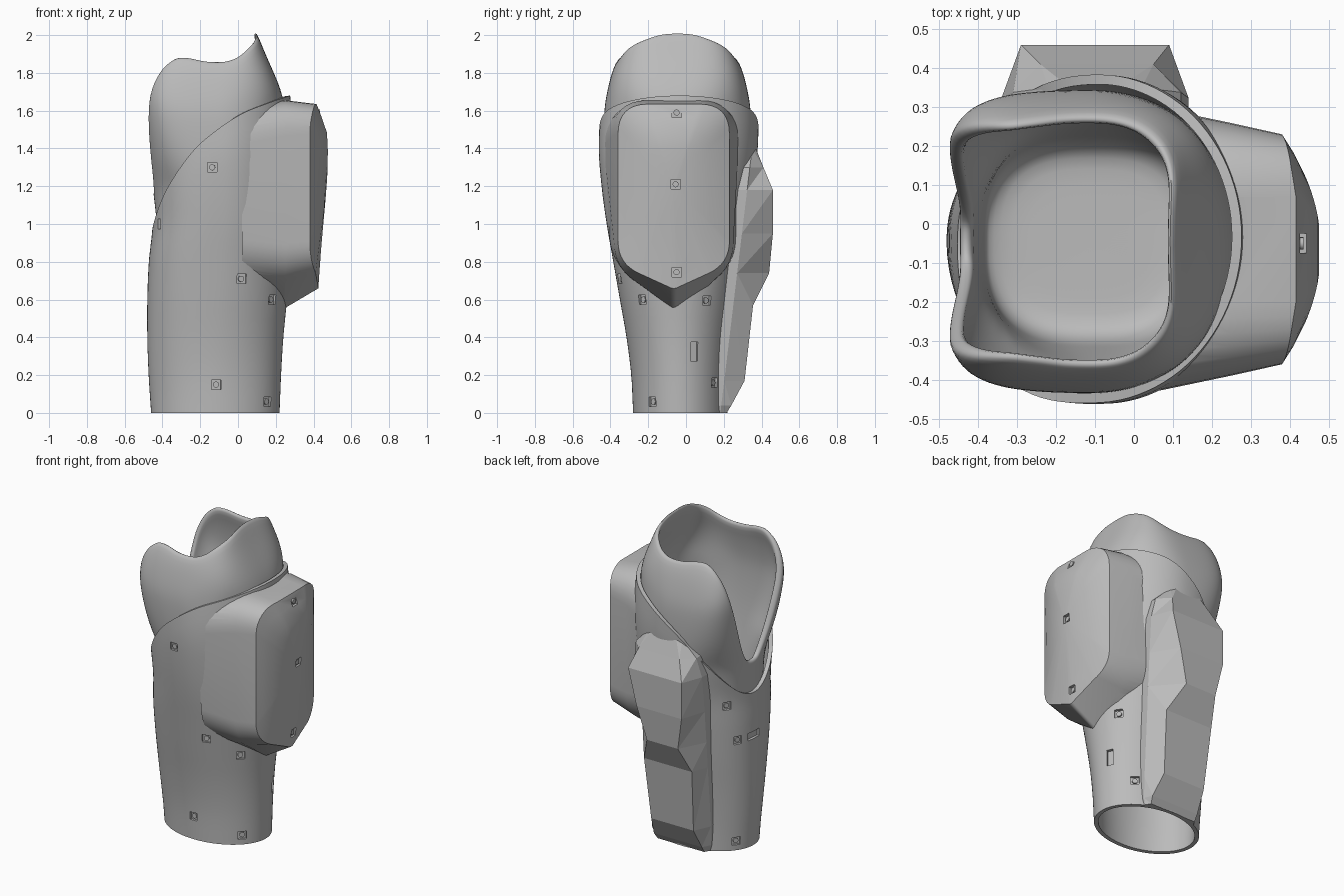
import bpy, bmesh, math
from mathutils import Matrix, Vector

if "Cube" in bpy.data.objects:
    bpy.data.objects.remove(bpy.data.objects["Cube"], do_unlink=True)

grey = bpy.data.materials.new("plain_grey")
grey.use_nodes = True
grey.diffuse_color = (0.5, 0.5, 0.5, 1)
grey.node_tree.nodes["Principled BSDF"].inputs["Base Color"].default_value = grey.diffuse_color


def curve(xs, ys):
    """Smooth interpolation through a small table."""
    n = len(xs)
    slope = [(ys[min(i + 1, n - 1)] - ys[max(i - 1, 0)]) / (xs[min(i + 1, n - 1)] - xs[max(i - 1, 0)])
             for i in range(n)]

    def f(x):
        x = min(max(x, xs[0]), xs[-1])
        i = max(k for k in range(n - 1) if xs[k] <= x)
        h = xs[i + 1] - xs[i]
        t = (x - xs[i]) / h
        return ((1 + 2 * t) * (1 - t) ** 2 * ys[i] + t * (1 - t) ** 2 * h * slope[i]
                + t * t * (3 - 2 * t) * ys[i + 1] + t * t * (t - 1) * h * slope[i + 1])
    return f


def ramp(v, a, b):
    return min(max((v - a) / (b - a), 0), 1)


def add_object(name, bm):
    mesh = bpy.data.meshes.new(name)
    bm.to_mesh(mesh)
    bm.free()
    mesh.materials.append(grey)
    ob = bpy.data.objects.new(name, mesh)
    bpy.context.collection.objects.link(ob)
    return ob


def loft(name, rings, caps=True):
    bm = bmesh.new()
    rows = [[bm.verts.new(p) for p in ring] for ring in rings]
    n = len(rows[0])
    for a, b in zip(rows, rows[1:]):
        for i in range(n):
            j = (i + 1) % n
            bm.faces.new((a[i], a[j], b[j], b[i]))
    if caps:
        bm.faces.new(rows[0][::-1])
        bm.faces.new(rows[-1])
    return add_object(name, bm)


def modify(ob, kind, **settings):
    mod = ob.modifiers.new(kind.lower(), kind)
    for key, value in settings.items():
        setattr(mod, key, value)
    bpy.context.view_layer.objects.active = ob
    bpy.ops.object.modifier_apply(modifier=mod.name)


def cut(ob, cutter):
    modify(ob, 'BOOLEAN', operation='DIFFERENCE', object=cutter, solver='EXACT')


def smooth(ob, angle):
    bpy.ops.object.select_all(action='DESELECT')
    ob.select_set(True)
    bpy.context.view_layer.objects.active = ob
    bpy.ops.object.shade_smooth_by_angle(angle=math.radians(angle))


# Outer shell: tapering oval tube, squarer on one side, with a slanted upper rim
levels = [i / 5 for i in range(10)]
sx0 = curve(levels, [-.46, -.473, -.48, -.48, -.472, -.452, -.46, -.465, -.46, -.44])
sx1 = curve(levels, [.22, .228, .24, .26, .28, .29, .295, .295, .285, .26])
sy0 = curve(levels, [-.28, -.29, -.315, -.35, -.385, -.42, -.447, -.462, -.45, -.41])
sy1 = curve(levels, [.22, .225, .24, .265, .29, .32, .355, .38, .38, .35])
shell_rim = curve([-1, -.7, -.4, -.13, .27, .67, 1], [.975, 1.2, 1.38, 1.48, 1.58, 1.64, 1.68])
STEPS = 96
turns = [2 * math.pi * i / STEPS for i in range(STEPS)]


def shell_point(t, z, inset=0):
    x0, x1, y0, y1 = sx0(z), sx1(z), sy0(z), sy1(z)
    c, s = math.cos(t), math.sin(t)
    p = 2 if c > 0 else 2 + (.6 if s < 0 else .3) * ramp(z, .1, .9)
    r = (abs(c) ** p + abs(s) ** p) ** (-1 / p)
    return Vector(((x0 + x1) / 2 + ((x1 - x0) / 2 - inset) * r * c,
                   (y0 + y1) / 2 + ((y1 - y0) / 2 - inset) * r * s, z))


shell = loft("outer_shell", [[shell_point(t, shell_rim(math.cos(t)) * k / 20) for t in turns]
                             for k in range(21)], False)
modify(shell, 'SOLIDIFY', thickness=.025, offset=-1)
plug = loft("shell_plug", [[shell_point(t, -.1 + k / 10, .012) for t in turns] for k in range(20)])
plug.hide_render = True

# Inner socket: squarish cup with a lobed, rolled rim
heights = [.7, 1, 1.2, 1.4, 1.6, 1.7, 1.8, 1.9, 2]
cx0 = curve(heights, [-.41, -.43, -.452, -.475, -.49, -.49, -.47, -.435, -.39])
cx1 = curve(heights, [.18, .23, .25, .26, .25, .23, .19, .145, .105])
chy = curve(heights, [.28, .33, .365, .385, .388, .372, .348, .31, .275])
cup_rim = curve([0, 20, 40, 50, 62, 75, 95, 115, 125, 135, 145, 158, 170, 180],
                [2, 1.99, 1.95, 1.92, 1.875, 1.85, 1.85, 1.87, 1.86, 1.78, 1.6, 1.33, 1.19, 1.17])


def cup_point(t, z, scale=1):
    c, s = math.cos(t), math.sin(t)
    p = 2.2 + .8 * ramp(z, 1.1, .7) + (2.8 * ramp(z, 1.2, 1.65) if c < 0 else 1.8 * ramp(z, 1.6, 2))
    r = scale / (abs(c) ** p + abs(s) ** p) ** (1 / p)
    x0, x1 = cx0(z), cx1(z)
    half = chy(z) * (1 - .07 * min(c, 0) ** 2)
    return ((x0 + x1) / 2 + (x1 - x0) / 2 * r * c, -.045 + half * r * s, z)


def rim_height(t):
    d = math.degrees(t)
    return cup_rim(min(d, 360 - d))


def cup_floor(z, scale):
    return [cup_point(t, .7, scale)[:2] + (z,) for t in turns]


def cup_wall(scale, k, lift=0):
    rows = [cup_point(t, .7 + (rim_height(t) - .7) * k / 18, scale) for t in turns]
    return [(x, y, z + lift) for x, y, z in rows]


cup_rings = [cup_floor(.66, .4), cup_floor(.66, .75), cup_floor(.67, .93)]
cup_rings += [cup_wall(1, k) for k in range(19)]
cup_rings += [cup_wall(.95, 18, .014)]
cup_rings += [cup_wall(.9, k) for k in range(18, 0, -1)]
cup_rings += [cup_floor(.715, .84), cup_floor(.7, .7), cup_floor(.7, .35)]
cup = loft("inner_socket", cup_rings)
modify(cup, 'SUBSURF', levels=1)
smooth(cup, 60)

# Side housing: tapered box with rounded top, pointed base and a bowed face
MID = -.065
bow = curve([.66, .8, 1.48, 1.63], [.045, .055, .1, .045])


def face_x(y, z):
    return .38 + bow(z) * (1 - min(1, ((y - MID) / .295) ** 2))


def outline(half, top, side, point, curl):
    corners = [(half, side, .12), (half, top, curl), (-half, top, curl), (-half, side, .12), (0, point, .02)]
    pts = []
    for i, (y, z, radius) in enumerate(corners):
        here = Vector((y, z))
        before = Vector(corners[i - 1][:2]) - here
        after = Vector(corners[(i + 1) % 5][:2]) - here
        a, b = here + before.normalized() * radius, here + after.normalized() * radius
        for k in range(9):
            t = k / 8
            pts.append(a * (1 - t) ** 2 + here * 2 * t * (1 - t) + b * t * t)
    return [(MID + q.x, q.y) for q in pts]


def narrow(y, z, low):
    """Pull the sides in towards the pointed base."""
    return MID + (y - MID) * (low + (1 - low) * ramp(z, .75, 1.2))


base = outline(.372, 1.62, .8, .48, .2)
middle = outline(.324, 1.655, .775, .55, .19)
face = outline(.295, 1.635, .79, .655, .16)
rings = [[(.02, narrow(y, z, .86), z) for y, z in base], [(.25, narrow(y, z, .96), z) for y, z in middle]]
for s in (1, .85, .65, .45, .25, .08):
    ring = [(MID + (y - MID) * s, 1.2 + (z - 1.2) * s) for y, z in face]
    rings.append([(face_x(y, z), y, z) for y, z in ring])
housing = loft("side_housing", rings)
cut(housing, plug)

# Back pack: faceted low-poly cover
pack_rows = [  # height, base left, base right, front left, front right, depth
    (0, -.30, .07, -.28, .05, .215), (.04, -.31, .08, -.28, .06, .24),
    (.17, -.32, .09, -.27, .03, .31), (.57, -.33, .11, -.29, .05, .355),
    (.74, -.335, .12, -.25, -.03, .44), (.95, -.34, .13, -.29, .03, .46),
    (1.18, -.34, .14, -.29, .09, .46), (1.3, -.31, .12, -.24, .05, .41),
    (1.4, -.22, .02, -.19, -.01, .37)]
pack = loft("back_pack", [[(br, .12, z), (br, min(d, .17 + .12 * z) + .012, z), (fr, d, z), (fl, d, z),
                           (bl, min(d, .17 + .12 * z) + .012, z), (bl, .12, z)]
                          for z, bl, br, fl, fr, d in pack_rows])
modify(pack, 'TRIANGULATE')
cut(pack, plug)
bpy.data.objects.remove(plug, do_unlink=True)

# Fastener pockets: small square recesses with a round stud in each
spots = [(-98, 1.3), (-71, .71), (-38, .6), (-89, .15), (-36, .06), (30, .595), (46, .16),
         (146, .95), (153, .72), (151, .06)]
slots = [(-148, 1, .03, .055), (17, .325, .04, .1), (174, .72, .1, .045)]
pockets, studs = bmesh.new(), bmesh.new()


def recess(place, normal, width=.05, height=.05, stud=True):
    turn = Matrix.Translation(place) @ Matrix.Rotation(math.atan2(normal.y, normal.x), 4, 'Z')
    bmesh.ops.create_cube(pockets, size=1, matrix=turn @ Matrix.Diagonal((.032, width, height, 1)))
    if stud:
        bmesh.ops.create_cone(studs, cap_ends=True, segments=16, radius1=.016, radius2=.016, depth=.012,
                              matrix=turn @ Matrix.Translation((-.013, 0, 0)) @ Matrix.Rotation(math.pi / 2, 4, 'Y'))


def shell_recess(angle, z, *size):
    t = math.radians(angle)
    along = shell_point(t + .01, z) - shell_point(t - .01, z)
    recess(shell_point(t, z), Vector((along.y, -along.x, 0)), *size)


for angle, z in spots:
    shell_recess(angle, z)
for slot in slots:
    shell_recess(*slot, False)
for y, z in ((-.05, 1.59), (-.055, 1.21), (-.05, .745)):
    recess(Vector((face_x(y, z), y, z)), Vector((1, 0, 0)))
cutter = add_object("pocket_cutter", pockets)
cutter.hide_render = True
cut(shell, cutter)
cut(housing, cutter)
bpy.data.objects.remove(cutter, do_unlink=True)
smooth(add_object("fastener_studs", studs), 40)
smooth(shell, 35)
smooth(housing, 25)
